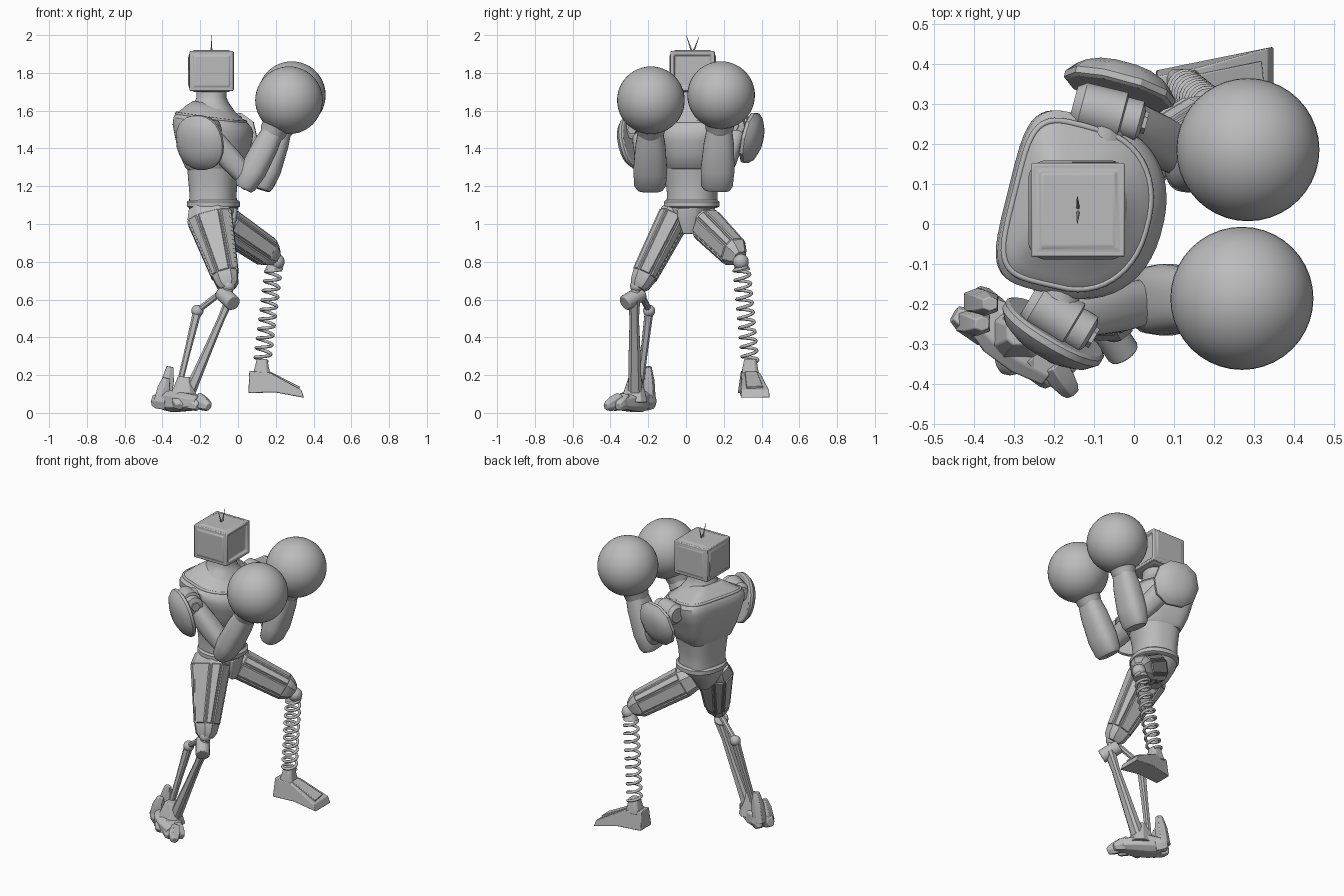
import bpy, bmesh, math
from mathutils import Vector, Matrix

cube = bpy.data.objects.get("Cube")
if cube:
    bpy.data.objects.remove(cube, do_unlink=True)

grey = bpy.data.materials.new("plain grey")
grey.use_nodes = True
COL = (0.5, 0.5, 0.5, 1)
grey.diffuse_color = COL
grey.node_tree.nodes["Principled BSDF"].inputs["Base Color"].default_value = COL


def finish(name, bm, bevel=0, angle=30):
    bmesh.ops.recalc_face_normals(bm, faces=bm.faces)
    me = bpy.data.meshes.new(name)
    bm.to_mesh(me)
    bm.free()
    ob = bpy.data.objects.new(name, me)
    bpy.context.collection.objects.link(ob)
    me.materials.append(grey)
    bpy.ops.object.select_all(action='DESELECT')
    ob.select_set(True)
    bpy.context.view_layer.objects.active = ob
    bpy.ops.object.shade_smooth_by_angle(angle=math.radians(angle))
    if bevel:
        m = ob.modifiers.new("Bevel", 'BEVEL')
        m.width, m.segments, m.limit_method = bevel, 2, 'ANGLE'


def power_of(w, p):
    return math.copysign(abs(w) ** (2 / p), w)


def ring(bm, c, u, v, a, b, n, power):
    """One superellipse cross-section."""
    angles = [2 * math.pi * (i + 0.5) / n for i in range(n)]
    return [bm.verts.new(c + u * a * power_of(math.cos(t), power) + v * b * power_of(math.sin(t), power))
            for t in angles]


def skin(bm, rings):
    sides = []
    for r, s in zip(rings, rings[1:]):
        n = len(r)
        sides += [bm.faces.new((r[i], r[(i + 1) % n], s[(i + 1) % n], s[i])) for i in range(n)]
    bm.faces.new(rings[0])
    bm.faces.new(rings[-1])
    return sides


def limb(name, p, q, prof, n=24, power=2, hint=(0, 1, 0), bevel=0, panels=False):
    """Tapered part from p to q; prof rows are (fraction, depth, width)."""
    p, q = Vector(p), Vector(q)
    d = (q - p).normalized()
    v = Vector(hint)
    v = (v - d * v.dot(d)).normalized()
    u = v.cross(d)
    bm = bmesh.new()
    sides = skin(bm, [ring(bm, p.lerp(q, t), u, v, a, b, n, power) for t, a, b in prof])
    if panels:
        bmesh.ops.recalc_face_normals(bm, faces=bm.faces)
        big = [f for f in sides if f.calc_area() > 0.008]
        bmesh.ops.inset_individual(bm, faces=big, thickness=0.008, depth=0)
        bmesh.ops.inset_individual(bm, faces=big, thickness=0.006, depth=0.006)
    finish(name, bm, bevel)


def rod(name, p, q, r, r2=None, n=16, bevel=0):
    r2 = r if r2 is None else r2
    limb(name, p, q, [(0, r, r), (1, r2, r2)], n=n, bevel=bevel)


def ball(name, c, r):
    bm = bmesh.new()
    bmesh.ops.create_uvsphere(bm, u_segments=40, v_segments=24, radius=r, matrix=Matrix.Translation(c))
    finish(name, bm)


YAW = Matrix.Rotation(math.radians(-14), 3, 'Z')


def outline(a, b, n=48, flat=0.0, tilt=0.0):
    """Torso outline, squarer at the back as flat grows and lower in front as tilt grows."""
    pts = []
    for i in range(n):
        t = 2 * math.pi * (i + 0.5) / n
        c, s = math.cos(t), math.sin(t)
        p = 2.3 if c > 0 else 2.3 + 2.2 * flat
        wide = 1 - .05 * flat * (c + 1)
        x = a * power_of(c, p)
        pts.append(YAW @ Vector((x, b * wide * power_of(s, p), -tilt * x)))
    return pts


def body(name, rows, flat=0.0, tilt=0.0):
    """Stacked torso rings; rows are (z, depth, width, x, y). Tilt fades in above the ribs."""
    bm = bmesh.new()
    skin(bm, [[bm.verts.new(Vector((x, y, z)) + p)
               for p in outline(a, b, flat=flat, tilt=tilt * min(1, max(0, (z - 1.37) / .17)))]
              for z, a, b, x, y in rows])
    finish(name, bm, angle=35)


def tube(name, pts, r, cyclic=False):
    cu = bpy.data.curves.new(name, 'CURVE')
    cu.dimensions, cu.bevel_depth, cu.bevel_resolution = '3D', r, 2
    sp = cu.splines.new('POLY')
    sp.points.add(len(pts) - 1)
    for pt, c in zip(sp.points, pts):
        pt.co = (*c, 1)
    sp.use_cyclic_u = cyclic
    cu.materials.append(grey)
    ob = bpy.data.objects.new(name, cu)
    bpy.context.collection.objects.link(ob)


# Head: bevelled box with a sunken screen and raised panels
bm = bmesh.new()
bmesh.ops.create_cube(bm, size=1, matrix=Matrix.Translation((-0.14, 0.035, 1.81))
                      @ Matrix.Diagonal((0.235, 0.235, 0.21, 1)))
for f in list(bm.faces):
    front = f.normal.x > 0.5
    bmesh.ops.inset_region(bm, faces=[f], thickness=0.025)
    bmesh.ops.inset_region(bm, faces=[f], thickness=0.012, depth=-0.015 if front else 0.006)
finish("head", bm, bevel=0.012)
for s, top in ((-1, 2.0), (1, 1.99)):
    rod("antenna", (-0.14, 0.035 + s * 0.005, 1.915), (-0.142, 0.035 + s * 0.034, top), 0.005, 0.001, n=8)

# Neck, chest, belly and belt
body("neck", [(1.56, .14, .15, -.14, .035), (1.61, .112, .12, -.14, .035), (1.64, .09, .095, -.14, .035),
              (1.67, .078, .08, -.14, .035), (1.72, .078, .08, -.14, .035)])
body("chest", [(1.285, .125, .15, -.125, .03), (1.30, .143, .163, -.12, .03), (1.37, .172, .187, -.12, .032),
               (1.45, .192, .216, -.12, .035), (1.505, .199, .238, -.122, .037), (1.54, .19, .238, -.126, .038),
               (1.565, .172, .216, -.132, .038), (1.582, .15, .185, -.135, .037), (1.61, .122, .14, -.14, .035),
               (1.64, .088, .094, -.14, .035)], flat=1, tilt=.14)
body("belly", [(1.10, .122, .135, -.13, .03), (1.16, .12, .132, -.13, .03), (1.22, .125, .138, -.13, .03),
               (1.30, .136, .152, -.125, .03)], flat=.3)
body("belt", [(1.085, .125, .13, -.13, .03), (1.093, .138, .146, -.13, .03), (1.117, .138, .146, -.13, .03),
              (1.127, .125, .135, -.13, .03)])
body("pelvis", [(0.95, .05, .045, -.13, .02), (1.0, .095, .075, -.13, .02), (1.06, .125, .115, -.13, .025),
                (1.1, .13, .13, -.13, .03)])
limb("front_hip_plate", (-.02, .01, 1.085), (-.045, .01, .95),
     [(0, .02, .06), (.4, .025, .055), (1, .02, .028)], n=8, power=4, bevel=.004)
tube("collar_rim", [Vector((-.133, .038, 1.564)) + p for p in outline(.17, .213, flat=1, tilt=.14)], 0.008, True)

# Arms: shoulder joint, pad, upper arm, forearm, cuff and glove
# (side, sign, shoulder, elbow, glove, pad centre, pad yaw, pad half height)
arms = (("right", -1, (-.185, -.235, 1.5), (.055, -.19, 1.235), (.27, -.186, 1.655), (-.205, -.275, 1.43), -31, .148),
        ("left", 1, (-.065, .278, 1.52), (.14, .165, 1.235), (.285, .186, 1.682), (-.035, .345, 1.455), -15, .14))
for side, s, sh, el, gl, pad, yaw, size in arms:
    S, E, G = Vector(sh), Vector(el), Vector(gl)
    turn = Matrix.Rotation(math.radians(yaw), 3, 'Z')
    axis = turn @ Vector((1, 0, 0))
    limb(side + "_shoulder_joint", S - axis * .09, S + axis * .09,
         [(0, .045, .045), (.12, .065, .06), (.7, .068, .063), (.72, .052, .052), (.95, .052, .052), (1, .03, .03)])
    rod(side + "_shoulder_bolt", S + axis * .08, S + axis * .1, .028, n=6)
    rod(side + "_shoulder_peg", (S.x - .02, S.y - s * .12, S.z), S, .055)
    limb(side + "_upper_arm", S, E, [(0, .05, .05), (.2, .062, .058), (.6, .062, .062), (1, .05, .055)], power=2.5)
    ball(side + "_elbow", E, .058)
    limb(side + "_forearm", E - (G - E).normalized() * .055, E.lerp(G, .66),
         [(0, .045, .07), (.06, .058, .084), (.3, .072, .09), (.7, .068, .08), (1, .055, .062)], power=2.6)
    limb(side + "_glove_cuff", E.lerp(G, .56), E.lerp(G, .8),
         [(0, .062, .066), (.15, .07, .074), (.5, .074, .08), (1, .115, .115)])
    ball(side + "_glove", G, .179)
    # curved pad outside the shoulder, leaning outward at the top
    out = (turn @ Vector((0, s, 0)) + Vector((0, 0, -.22))).normalized()
    P = Vector(pad)
    dome = ((0, .94), (.08, 1), (.3, 1), (.65, .84), (.9, .55), (1, .26))
    limb(side + "_shoulder_pad", P - out * .02, P + out * .055, [(t, size * k, .142 * k) for t, k in dome],
         n=10 if s > 0 else 24, power=2.2, hint=axis)

# Thighs: faceted, with long raised panels
limb("right_thigh", (-.165, -.035, 1.09), (-.05, -.255, .66),
     [(0, .1, .062), (.12, .122, .082), (.85, .07, .066), (.95, .06, .056), (1, .04, .04)],
     n=8, power=2.8, panels=True)
limb("left_thigh", (-.11, .075, 1.03), (.2, .285, .82),
     [(0, .075, .07), (.15, .088, .08), (.86, .078, .066), (.94, .06, .05), (1, .04, .035)],
     n=8, power=2.8, hint=(-.5, .8, 0), panels=True)

# Left lower leg: knee ball, coil spring and wedge foot
ball("left_knee", (.205, .29, .8), .042)
top, low = Vector((.19, .293, .775)), Vector((.128, .34, .27))
d = (top - low).normalized()
u = d.orthogonal().normalized()
v = d.cross(u)
turns, step = 10, 18
tube("leg_spring", [low.lerp(top, i / (turns * step)) + (u * math.cos(2 * math.pi * i / step)
     + v * math.sin(2 * math.pi * i / step)) * .041 for i in range(turns * step + 1)], .0085)
limb("spring_top_cap", top + d * .02, top - d * .02, [(0, .03, .03), (1, .045, .045)])
limb("left_ankle", (.125, .34, .2), (.128, .34, .285), [(0, .05, .05), (.6, .036, .04), (1, .03, .033)],
     n=8, power=4, bevel=.004)
bm = bmesh.new()
profile = [(.055, .105), (.06, .222), (.17, .212), (.335, .122), (.35, .08), (.2, .108)]
rows = []
for s in (-1, 1):
    rows.append([bm.verts.new((x, .33 + (x - .06) * .13 + s * (.055 + .07 * (x - .05) - .2 * max(0, z - .14)), z))
                 for x, z in profile])
skin(bm, rows)
finish("left_foot", bm, bevel=.004)
limb("left_foot_ridge", (.15, .342, .212), (.32, .364, .13),
     [(0, .015, .032), (1, .012, .045)], n=4, power=20, bevel=.003)

# Right lower leg: knee hinge, shin and rear strut
ball("right_knee_ball", (-.05, -.262, .672), .034)
rod("right_knee_link", (-.05, -.262, .67), (-.055, -.275, .6), .026)
rod("right_knee_hinge", (-.085, -.235, .635), (-.025, -.325, .58), .042, bevel=.006)
limb("right_shin", (-.045, -.275, .6), (-.265, -.27, .09),
     [(0, .026, .034), (.2, .02, .026), (.5, .024, .032), (.8, .03, .036), (1, .034, .04)], n=8, power=3)
rod("rear_knee_arm", (-.08, -.245, .645), (-.215, -.195, .54), .017, n=8)
ball("rear_joint", (-.215, -.195, .54), .032)
limb("rear_strut", (-.215, -.195, .54), (-.315, -.245, .13),
     [(0, .024, .024), (.5, .018, .02), (1, .016, .018)], n=8, power=3)

# Right foot: armoured instep, spread toes and raised heel claws
limb("right_instep", (-.39, -.22, .065), (-.2, -.36, .055),
     [(0, .05, .05), (.3, .06, .075), (.65, .05, .075), (1, .035, .055)],
     n=8, power=3, hint=(.6, .8, 0), bevel=.004)
limb("right_ankle_guard", (-.29, -.275, .06), (-.285, -.27, .19),
     [(0, .085, .075), (.5, .06, .055), (1, .035, .035)], n=8, power=3, bevel=.004)
for x, y, ex, ey in ((-.21, -.35, -.155, -.425), (-.22, -.32, -.15, -.36),
                     (-.27, -.33, -.21, -.4), (-.31, -.32, -.31, -.37)):
    limb("right_toe", (x, y, .065), (ex, ey, .033),
         [(0, .045, .032), (.5, .038, .034), (.85, .028, .026), (1, .02, .018)], n=6, power=3, bevel=.003)
for x, y, ex, ey, h in ((-.37, -.27, -.45, -.225, .07), (-.35, -.22, -.4, -.17, .13)):
    limb("heel_plate", (x, y, .055), (ex, ey, .065), [(0, .045, .04), (.7, .042, .034), (1, .028, .022)],
         n=6, power=3, bevel=.003)
    limb("heel_claw", (x - .04, y + .025, .06), (x - .01, y + .02, h + .115),
         [(0, .04, .036), (.6, .036, .032), (1, .02, .018)], n=6, power=3, bevel=.003)
